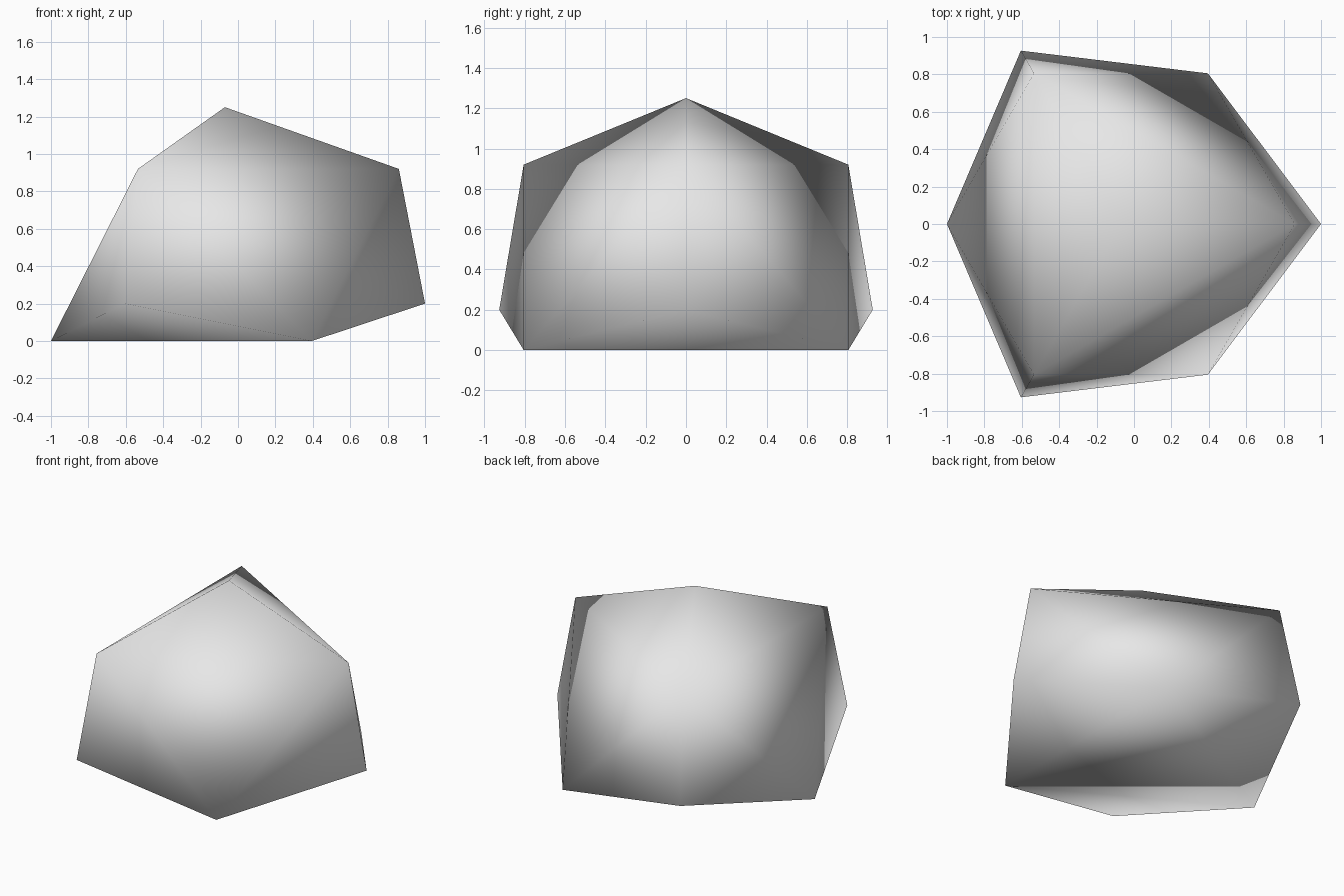
import bpy
import bmesh
from math import cos, sin, radians

cube = bpy.data.objects.get("Cube")
if cube:
    bpy.data.objects.remove(cube, do_unlink=True)

AXIS_X = -0.07  # the three-fold axis sits slightly off centre


def ring(bm, radius, z, start):
    """Three vertices evenly spaced around the axis."""
    for i in range(3):
        a = radians(start + 120 * i)
        bm.verts.new((AXIS_X + radius * cos(a), radius * sin(a), z))


# Faceted stone: apex, shoulder, widest ring and flat base
bm = bmesh.new()
bm.verts.new((AXIS_X, 0, 1.25))
ring(bm, 0.93, 0.92, 0)
ring(bm, 1.07, 0.20, 0)
ring(bm, 0.93, 0.0, 60)
bmesh.ops.convex_hull(bm, input=bm.verts[:])
bmesh.ops.recalc_face_normals(bm, faces=bm.faces[:])
for face in bm.faces:
    face.smooth = True

mesh = bpy.data.meshes.new("stone")
bm.to_mesh(mesh)
bm.free()
stone = bpy.data.objects.new("stone", mesh)
bpy.context.collection.objects.link(stone)

# Plain grey
grey = bpy.data.materials.new("stone_grey")
grey.use_nodes = True
colour = (0.8, 0.8, 0.8, 1)
grey.diffuse_color = colour
grey.node_tree.nodes["Principled BSDF"].inputs["Base Color"].default_value = colour
mesh.materials.append(grey)
